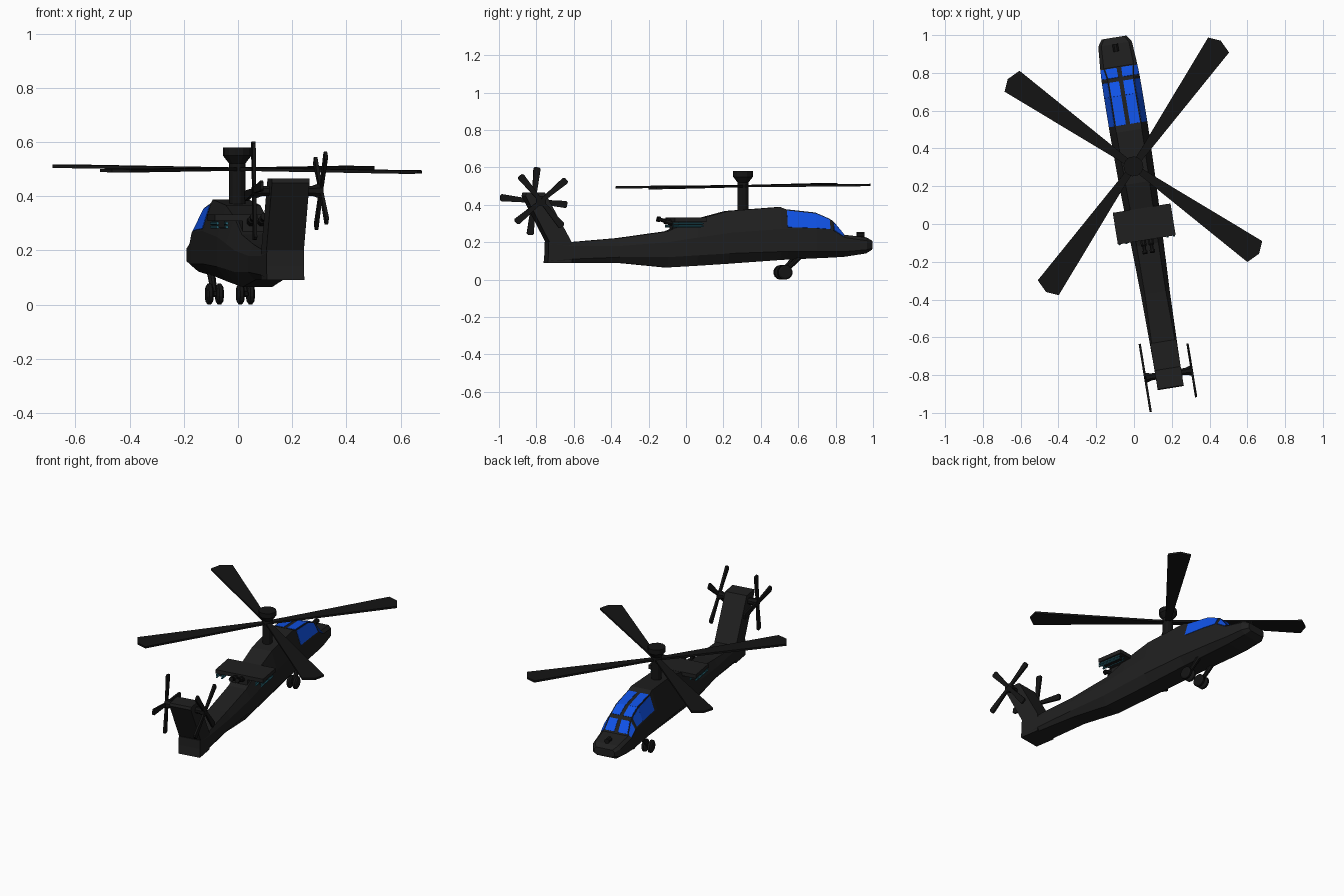
import bpy, bmesh
from math import radians, pi, sin, cos
from mathutils import Matrix, Vector

if "Cube" in bpy.data.objects:
    bpy.data.objects.remove(bpy.data.objects["Cube"])

# Airframe frame: nose along local +y, yawed about z
FRAME = Matrix.Translation((0.054, 0, 0)) @ Matrix.Rotation(radians(9.2), 4, 'Z')


def material(name, rgb):
    m = bpy.data.materials.new(name)
    m.diffuse_color = (*rgb, 1)
    m.use_nodes = True
    m.node_tree.nodes["Principled BSDF"].inputs["Base Color"].default_value = m.diffuse_color
    return m


BODY = material("dark_grey", (0.014, 0.014, 0.014))
BLACK = material("black", (0.007, 0.007, 0.007))
GLASS = material("blue_glass", (0.005, 0.085, 0.8))
TEAL = material("teal", (0.02, 0.12, 0.16))


def mesh(name, verts, faces, mat, matrix=FRAME):
    bm = bmesh.new()
    vs = [bm.verts.new(v) for v in verts]
    for f in faces:
        bm.faces.new([vs[i] for i in f])
    bmesh.ops.recalc_face_normals(bm, faces=bm.faces)
    me = bpy.data.meshes.new(name)
    bm.to_mesh(me)
    bm.free()
    me.materials.append(mat)
    ob = bpy.data.objects.new(name, me)
    ob.matrix_world = matrix
    bpy.context.collection.objects.link(ob)
    return ob


def loft(name, rings, mat, matrix=FRAME):
    n = len(rings[0])
    faces = [tuple(range(n)), tuple(range((len(rings) - 1) * n, len(rings) * n))]
    for r in range(len(rings) - 1):
        for k in range(n):
            a, b = r * n + k, r * n + (k + 1) % n
            faces.append((a, b, b + n, a + n))
    return mesh(name, [p for ring in rings for p in ring], faces, mat, matrix)


def box(name, lo, hi, mat):
    ring = lambda z: [(lo[0], lo[1], z), (hi[0], lo[1], z), (hi[0], hi[1], z), (lo[0], hi[1], z)]
    return loft(name, [ring(lo[2]), ring(hi[2])], mat)


def rod(name, a, b, radii, mat, n=8):
    """Round bar from a to b; radii are (fraction, radius) steps."""
    a, b = Vector(a), Vector(b)
    q = (b - a).to_track_quat('Z', 'Y')
    rings = []
    for t, r in radii:
        c = a.lerp(b, t)
        rings.append([c + q @ Vector((r * cos(2 * pi * (i + .5) / n), r * sin(2 * pi * (i + .5) / n), 0))
                      for i in range(n)])
    return loft(name, rings, mat)


# Fuselage sections: y, bottom z, half width, low z, belt z, half width, top z, half width
SECTIONS = [
    (-.755, .090, .066, .10, .190, .070, .200, .066),
    (-.63, .090, .060, .11, .180, .072, .200, .062),
    (-.37, .090, .052, .12, .180, .077, .222, .056),
    (-.11, .065, .055, .12, .200, .086, .258, .058),
    (.05, .074, .055, .13, .225, .092, .322, .060),
    (.22, .085, .058, .14, .250, .098, .367, .064),
    (.50, .105, .062, .15, .270, .103, .388, .068),
    (.535, .107, .062, .15, .272, .103, .374, .070),
    (.69, .114, .064, .15, .268, .103, .357, .069),
    (.78, .118, .065, .15, .264, .102, .318, .069),
    (.845, .122, .066, .15, .225, .099, .240, .080),
    (.965, .140, .062, .16, .208, .090, .226, .074),
    (1.0, .160, .048, .17, .195, .066, .208, .054)]


def section(s):
    y, zb, wb, z1, z2, wm, zt, wt = s
    half = [(wb, zb), (wm, z1), (wm, z2), (wt, zt)]
    return [Vector((x, y, z)) for x, z in half + [(-x, z) for x, z in reversed(half)]]


RINGS = [section(s) for s in SECTIONS]
loft("fuselage", RINGS, BODY)


# Canopy panes lie just above a fuselage facet k
def pane(name, r, k, u0, u1, v0, v1):
    a0, a1, b0, b1 = RINGS[r][k], RINGS[r][k + 1], RINGS[r + 1][k], RINGS[r + 1][k + 1]
    at = lambda u, v: a0.lerp(a1, v).lerp(b0.lerp(b1, v), u)
    pts = [at(u0, v0), at(u1, v0), at(u1, v1), at(u0, v1)]
    nrm = (pts[1] - pts[0]).cross(pts[2] - pts[0]).normalized()
    if nrm.z < 0:
        nrm = -nrm
    loft(name, [[p - nrm * .002 for p in pts], [p + nrm * .002 for p in pts]], GLASS)


for r, u0, u1 in ((7, 0, 1), (8, 0, .85), (9, .12, .9)):
    pane("roof_window_right", r, 3, u0, u1, .04, .42)
    pane("roof_window_left", r, 3, u0, u1, .58, .96)
    pane("side_window_right", r, 2, u0, u1, .08, .95)
    pane("side_window_left", r, 4, u0, u1, .05, .92)

# Nose sensor
rod("nose_sensor", (0, .925, .24), (0, .965, .24), [(0, .016), (1, .016)], BLACK)

# Tail fin
fin = [(-.76, .09), (-.75, .20), (-.88, .448), (-.875, .465), (-.775, .465), (-.63, .20), (-.63, .09)]
loft("tail_fin", [[(x, y, z) for y, z in fin] for x in (-.07, .07)], BODY)

# Twin tail rotors on a common axle
rod("tail_axle", (-.13, -.805, .42), (.13, -.805, .42),
    [(0, .028), (.06, .028), (.14, .020), (.86, .020), (.94, .028), (1, .028)], BLACK)
for side, x, start, length in (("left", -.125, -6, .182), ("right", .125, 40, .178)):
    for i in range(4):
        outline = [(.01, .010), (length - .008, .019), (length, .012),
                   (length, -.012), (length - .008, -.019), (.01, -.010)]
        m = FRAME @ Matrix.Translation((x, -.805, .42)) @ Matrix.Rotation(radians(start + 90 * i), 4, 'X')
        loft(f"tail_blade_{side}_{i}", [[(t, u, v) for u, v in outline] for t in (-.006, .006)], BLACK, m)

# Rotor mast with flared cap
HUB = FRAME.inverted() @ Vector((-.003, .305, 0))
rod("rotor_mast", HUB + Vector((0, 0, .35)), HUB + Vector((0, 0, .58)),
    [(0, .030), (.74, .030), (.87, .053), (1, .053)], BLACK, 12)

# Main rotor: four blades widening towards the tip
tilt = Matrix.Rotation(radians(.8), 4, 'X') @ Matrix.Rotation(radians(.4), 4, 'Y')
blade = [(.02, .016), (.12, .022), (.785, .074), (.81, .010), (.785, -.062), (.12, -.022), (.02, -.016)]
for i in range(4):
    m = Matrix.Translation((-.003, .305, .5)) @ tilt @ Matrix.Rotation(radians(54.5 + 90 * i), 4, 'Z')
    loft(f"main_blade_{i}", [[(u, v, z) for u, v in blade] for z in (-.006, .006)], BLACK, m)

# Stub wing across the back, with stores beneath each side
box("stub_wing", (-.155, -.085, .308), (.155, .085, .332), BODY)
box("wing_pylon", (-.05, -.08, .24), (.05, .085, .312), BODY)
for sx in (-1, 1):
    box("store_rack", (min(sx * .115, sx * .14), -.06, .282), (max(sx * .115, sx * .14), .06, .31), BLACK)
    for z in (.286, .300):
        for dx in (.110, .145):
            rod("rocket", (sx * dx, -.09, z), (sx * dx, .075, z), [(0, .006), (.9, .006), (1, .002)], TEAL, 6)
    # Rear-facing twin gun barrels
    rod("gun_barrel", (sx * .02, -.06, .30), (sx * .02, -.155, .325),
        [(0, .016), (.55, .016), (.6, .010), (.85, .010), (.86, .015), (1, .015)], BLACK)

# Landing gear: a slanted leg with two wheels on each side
for side, sx in (("left", -1), ("right", 1)):
    x = sx * .058
    rod(f"gear_leg_{side}", (x, .62, .135), (x, .525, .042), [(0, .016), (1, .012)], BLACK)
    rod(f"gear_axle_{side}", (x - .025, .525, .039), (x + .025, .525, .039), [(0, .012), (1, .012)], BLACK)
    for w in (-.019, .019):
        rod(f"wheel_{side}", (x + w - .012, .525, .039), (x + w + .012, .525, .039),
            [(0, .030), (.25, .039), (.75, .039), (1, .030)], BLACK, 14)
